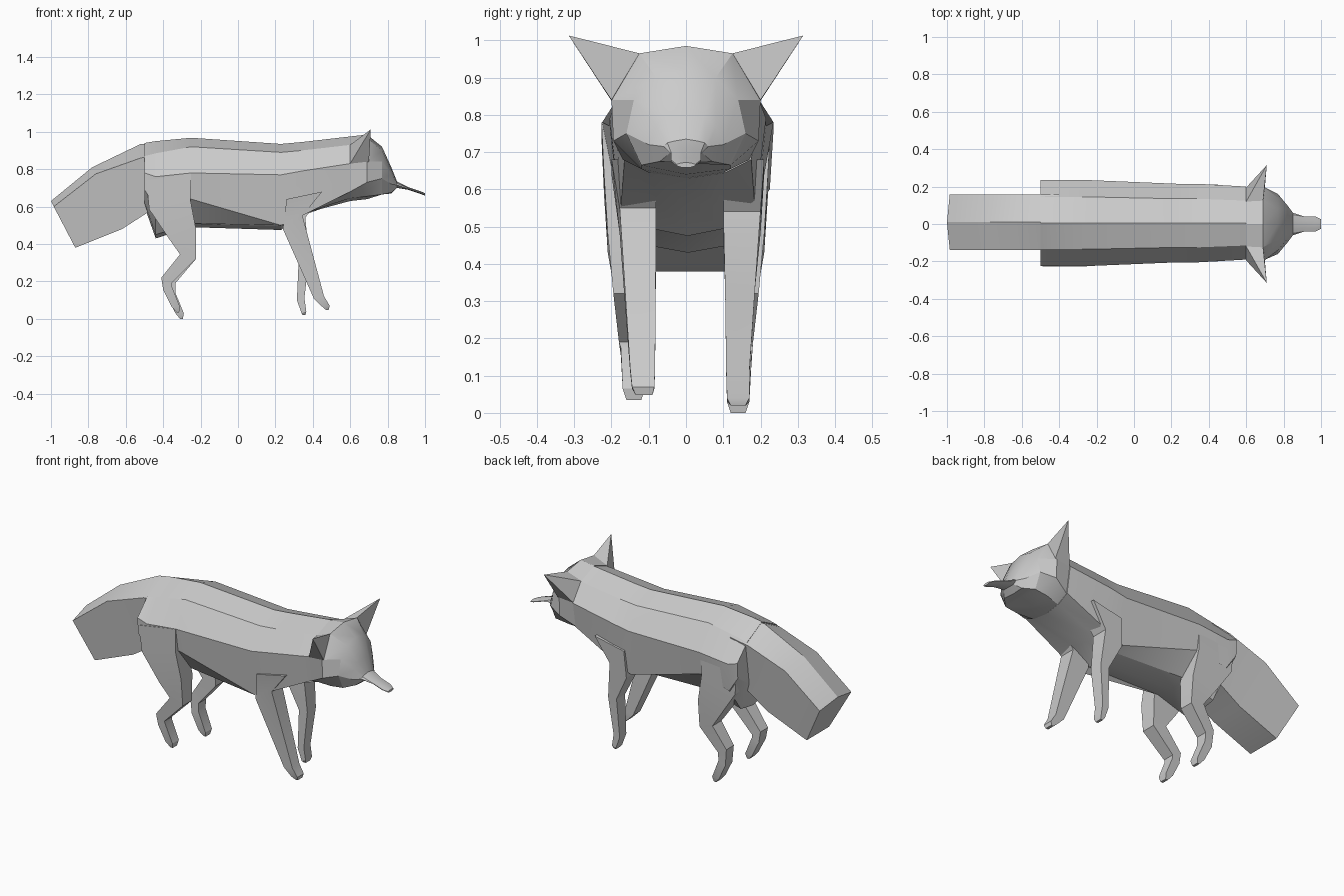
import bpy
import bmesh
import math

cube = bpy.data.objects.get("Cube")
if cube:
    bpy.data.objects.remove(cube, do_unlink=True)

# One plain fur colour for the whole animal
FUR_COLOUR = (0.6, 0.6, 0.6, 1.0)
fur = bpy.data.materials.new("grey_fur")
fur.use_nodes = True
fur.diffuse_color = FUR_COLOUR
fur.node_tree.nodes["Principled BSDF"].inputs["Base Color"].default_value = FUR_COLOUR


def finish(name, bm):
    """Turn a bmesh into a named, shaded object."""
    bmesh.ops.recalc_face_normals(bm, faces=bm.faces)
    mesh = bpy.data.meshes.new(name)
    bm.to_mesh(mesh)
    bm.free()
    mesh.materials.append(fur)
    obj = bpy.data.objects.new(name, mesh)
    bpy.context.collection.objects.link(obj)
    bpy.ops.object.select_all(action="DESELECT")
    bpy.context.view_layer.objects.active = obj
    obj.select_set(True)
    bpy.ops.object.shade_smooth_by_angle(angle=math.radians(25))
    return obj


def loft(name, rings):
    """Bridge a list of equal-sized point rings and cap both ends."""
    bm = bmesh.new()
    loops = [[bm.verts.new(point) for point in ring] for ring in rings]
    for first, second in zip(loops, loops[1:]):
        for i in range(len(first)):
            j = (i + 1) % len(first)
            bm.faces.new((first[i], first[j], second[j], second[i]))
    bm.faces.new(loops[0])
    bm.faces.new(loops[-1])
    return finish(name, bm)


def mirrored_ring(x, top, shoulder, flank, hem, belly, bottom, centre=0.005):
    """Closed cross-section from half of it: each pair is (half width, height)."""
    half = [shoulder, flank, hem, belly]
    left = [(x, centre + y, z) for y, z in half]
    right = [(x, centre - y, z) for y, z in reversed(half)]
    return [(x, centre, top)] + left + [(x, centre, bottom)] + right


def leg(name, side, stations):
    """Four-sided limb; a station is front point, back point, inner and outer y."""
    rings = []
    for front, back, inner, outer in stations:
        rings.append([
            (front[0], side * inner, front[1]),
            (front[0], side * outer, front[1]),
            (back[0], side * outer, back[1]),
            (back[0], side * inner, back[1]),
        ])
    return loft(name, rings)


# Body: rump, loin, shoulder, chest and neck
neck = (0.6, 0.975, (0.12, 0.93), (0.195, 0.83), (0.17, 0.68), (0.1, 0.645), 0.63)
body_sections = [
    (-0.5, 0.94, (0.14, 0.87), (0.23, 0.78), (0.225, 0.69), (0.12, 0.62), 0.6),
    (-0.44, 0.95, (0.14, 0.885), (0.23, 0.76), (0.22, 0.6), (0.11, 0.45), 0.43),
    (-0.25, 0.968, (0.14, 0.92), (0.23, 0.78), (0.2, 0.64), (0.11, 0.51), 0.49),
    (0.23, 0.935, (0.13, 0.89), (0.21, 0.77), (0.18, 0.5), (0.1, 0.495), 0.475),
    (0.34, 0.945, (0.13, 0.9), (0.21, 0.79), (0.18, 0.55), (0.08, 0.56), 0.56),
    neck,
]
loft("body", [mirrored_ring(*section) for section in body_sections])

# Head: skull, brow, cheeks and muzzle
head_sections = [
    neck,
    (0.69, 0.985, (0.125, 0.965), (0.2, 0.84), (0.195, 0.73), (0.12, 0.655), 0.64),
    (0.77, 0.92, (0.08, 0.9), (0.14, 0.84), (0.16, 0.75), (0.12, 0.665), 0.67),
    (0.82, 0.81, (0.05, 0.8), (0.08, 0.77), (0.1, 0.72), (0.07, 0.675), 0.67),
    (0.85, 0.735, (0.03, 0.73), (0.05, 0.725), (0.06, 0.715), (0.04, 0.7), 0.7),
]
head_rings = [mirrored_ring(*section, centre=0) for section in head_sections]

# Thin curling snout that continues the muzzle
for x, z, width in ((0.91, 0.697, 0.04), (0.97, 0.677, 0.04), (1, 0.665, 0.025)):
    head_rings.append(mirrored_ring(
        x, z + 0.007, (width / 2, z + 0.006), (width, z + 0.002),
        (width, z - 0.002), (width / 2, z - 0.006), z - 0.007, centre=0))
loft("head", head_rings)

# Ears: flared pyramids on the corners of the skull
for side, label in ((1, "left"), (-1, "right")):
    bm = bmesh.new()
    base = [bm.verts.new((x, side * y, z)) for x, y, z in (
        (0.69, 0.125, 0.965), (0.6, 0.12, 0.93), (0.6, 0.195, 0.83), (0.7, 0.2, 0.84))]
    tip = bm.verts.new((0.71, side * 0.315, 1.013))
    bm.faces.new(base)
    for i in range(4):
        bm.faces.new((base[i], base[(i + 1) % 4], tip))
    finish(label + "_ear", bm)

# Tail: six-sided brush, cut off at a slant
tail_rings = []
for ridge, edge, under in (
    ((-0.4, 0.94), (-0.4, 0.88), (-0.42, 0.59)),
    ((-0.52, 0.935), (-0.52, 0.86), (-0.48, 0.57)),
    ((-0.78, 0.81), (-0.76, 0.775), (-0.62, 0.48)),
    ((-1, 0.63), (-0.985, 0.6), (-0.87, 0.38)),
):
    points = [(ridge, 0), (edge, 0.148), (under, 0.105), (under, -0.105), (edge, -0.148)]
    tail_rings.append([(x, y + 0.01, z) for (x, z), y in points])
loft("tail", tail_rings)

# Front legs: the right one strides forward, the left one stands upright
leg("right_front_leg", -1, [
    ((0.45, 0.68), (0.26, 0.64), 0.08, 0.2),
    ((0.345, 0.55), (0.24, 0.48), 0.08, 0.178),
    ((0.46, 0.12), (0.405, 0.11), 0.083, 0.15),
    ((0.49, 0.07), (0.45, 0.065), 0.085, 0.145),
    ((0.485, 0.048), (0.47, 0.048), 0.09, 0.135),
])
leg("left_front_leg", 1, [
    ((0.45, 0.68), (0.26, 0.64), 0.1, 0.21),
    ((0.36, 0.54), (0.25, 0.48), 0.1, 0.2),
    ((0.38, 0.33), (0.325, 0.33), 0.105, 0.185),
    ((0.355, 0.11), (0.315, 0.1), 0.108, 0.17),
    ((0.365, 0.04), (0.34, 0.03), 0.11, 0.17),
    ((0.36, 0.02), (0.345, 0.02), 0.12, 0.16),
])

# Hind legs: one shape, with the paws shifted a little between the sides
for side, label, slide, lift in ((1, "left", 0, 0), (-1, "right", -0.02, 0.035)):
    leg(label + "_hind_leg", side, [
        ((-0.25, 0.78), (-0.49, 0.74), 0.13, 0.227),
        ((-0.255, 0.64), (-0.475, 0.585), 0.11, 0.22),
        ((-0.225, 0.48), (-0.37, 0.43), 0.105, 0.21),
        ((-0.225, 0.32), (-0.31, 0.345), 0.11, 0.195),
        ((-0.335 + slide, 0.19), (-0.39 + slide, 0.22), 0.11, 0.18),
        ((-0.335 + slide, 0.14 + lift), (-0.38 + slide, 0.12 + lift), 0.11, 0.175),
        ((-0.29 + slide, 0.03 + lift), (-0.335 + slide, 0.03 + lift), 0.11, 0.17),
        ((-0.295 + slide, lift), (-0.31 + slide, lift), 0.12, 0.16),
    ])
